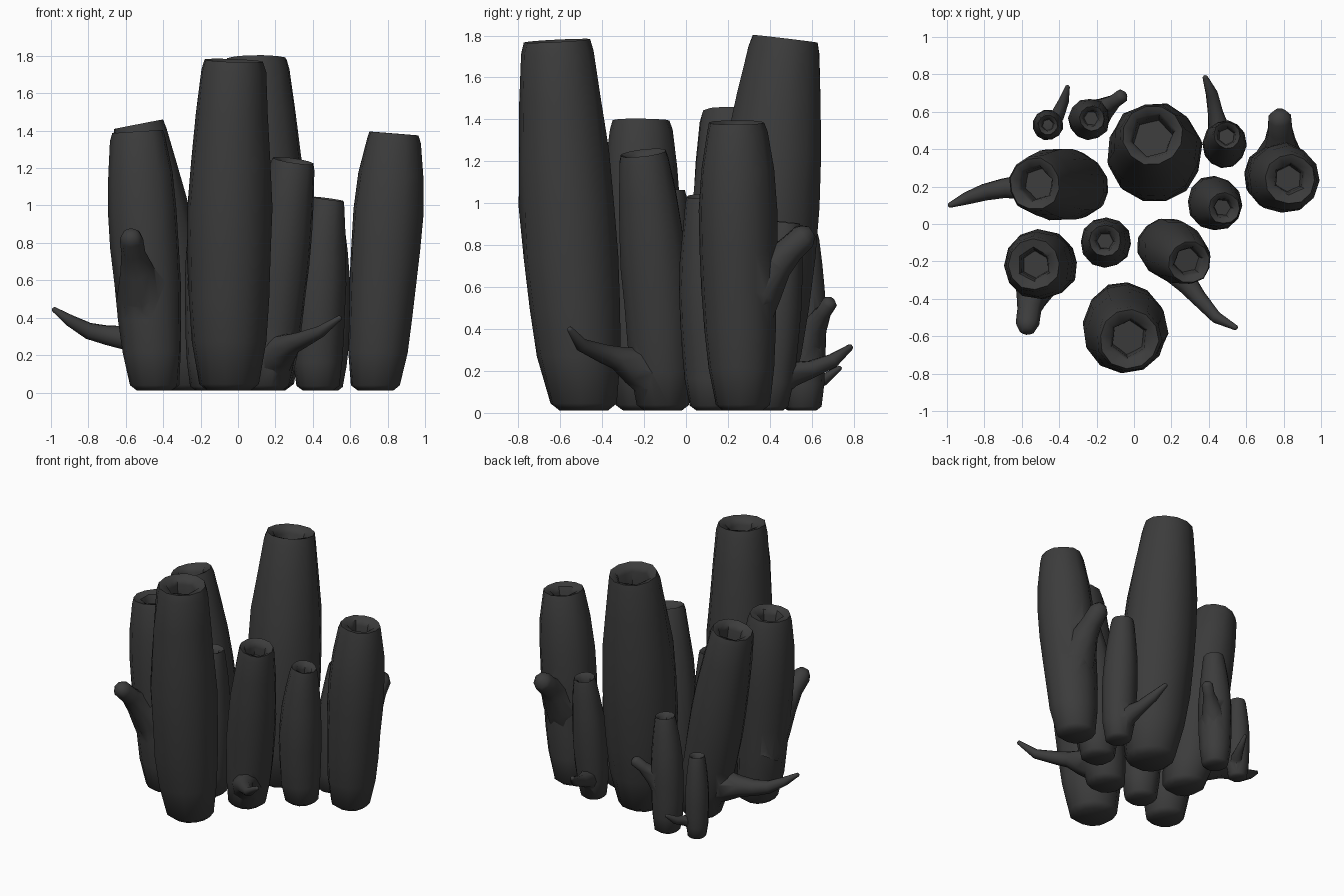
import bpy, bmesh, math, random
from mathutils import Vector

if "Cube" in bpy.data.objects:
    bpy.data.objects.remove(bpy.data.objects["Cube"])

random.seed(4)
UP = Vector((0, 0, 1))
mat = bpy.data.materials.new("dark_sponge")
mat.diffuse_color = (0.045, 0.045, 0.045, 1)
mat.use_nodes = True
mat.node_tree.nodes["Principled BSDF"].inputs["Base Color"].default_value = mat.diffuse_color


def smooth(ob, angle=55):
    bpy.ops.object.select_all(action='DESELECT')
    ob.select_set(True)
    bpy.context.view_layer.objects.active = ob
    bpy.ops.object.shade_smooth_by_angle(angle=math.radians(angle))


def loft(name, pts, sides, jitter, hex_from=99):
    """Skin rings along (position, radius, axis); rings from hex_from on are hexagonal."""
    bm = bmesh.new()
    rings = []
    turn = random.uniform(0, 6.28)
    wob = [random.uniform(-jitter, jitter) for _ in range(sides)]
    for n, (p, r, axis) in enumerate(pts):
        q = UP.rotation_difference(axis)
        ring = []
        for i in range(sides):
            a = i * math.tau / sides
            if n >= hex_from:
                s = math.cos(math.pi / 6) / math.cos(a % (math.pi / 3) - math.pi / 6)
                rr = r * s * (1 + wob[i - i % 2] * 1.5)
            else:
                rr = r * (1 + wob[i] + random.uniform(-jitter, jitter) * 0.7)
            a += turn
            v = p + q @ Vector((rr * math.cos(a), rr * math.sin(a), 0))
            v.z = max(v.z, 0)
            ring.append(bm.verts.new(v))
        rings.append(ring)
    for a, b in zip(rings, rings[1:]):
        for i in range(sides):
            j = (i + 1) % sides
            bm.faces.new((a[i], a[j], b[j], b[i]))
    bm.faces.new(rings[0][::-1])
    bm.faces.new(rings[-1])
    bmesh.ops.recalc_face_normals(bm, faces=bm.faces)
    me = bpy.data.meshes.new(name)
    bm.to_mesh(me)
    bm.free()
    me.materials.append(mat)
    ob = bpy.data.objects.new(name, me)
    bpy.context.collection.objects.link(ob)
    smooth(ob)
    return ob


def tube(name, base, mid, top, h, rb, rm, rt, hole=0.5, peak=0.5):
    """Leaning barrel, widest at peak, with a rounded foot and a hexagonal mouth."""
    P0, P2 = Vector((*base, 0.012)), Vector((*top, h))
    M = Vector((*mid, h / 2))
    P1 = 2 * M - (P0 + P2) / 2
    pos = lambda t: (1-t)**2 * P0 + 2*t*(1-t) * P1 + t*t * P2
    tan = lambda t: (2*(1-t) * (P1-P0) + 2*t * (P2-P1)).normalized()
    pts = [(P0, rb * 0.72, UP), (P0 + UP * rb * 0.2, rb * 0.98, UP)]
    for t in (0.15, 0.28, 0.42, 0.56, 0.7, 0.84, 0.97):
        if t < peak:
            r = rb + (rm - rb) * math.sin(math.pi / 2 * t / peak) ** 0.8
        else:
            r = rm + (rt - rm) * ((t - peak) / (0.97 - peak)) ** 1.7
        pts.append((pos(t), r * 1.03, UP.lerp(tan(t), min(1, t * 1.5)).normalized()))
    ax = tan(1)
    # rim, lip and inner well
    pts += [(P2, rt * 0.94, ax), (P2 - ax * 0.015, rt * (hole + 0.14), ax),
            (P2 - ax * 0.05, rt * (hole + 0.05), ax), (P2 - ax * rt * 0.9, rt * hole, ax)]
    return loft(name, pts, 12, 0.028, hex_from=10)


def branch(host, keys):
    """Side shoot along (x, y, z, radius) keys, fused into its tube."""
    P = [Vector(k[:3]) for k in keys]
    pts = []
    for i, k in enumerate(keys):
        a = P[min(i + 1, len(P) - 1)] - P[max(i - 1, 0)]
        pts.append((P[i], k[3], a.normalized()))
    ax = (P[-1] - P[-2]).normalized()
    r = keys[-1][3]
    pts.append((P[-1] + ax * r * 0.5, r * 0.55, ax))
    shoot = loft("shoot", pts, 8, 0.03)
    mod = host.modifiers.new("fuse", 'BOOLEAN')
    mod.operation, mod.solver, mod.object = 'UNION', 'EXACT', shoot
    bpy.context.view_layer.objects.active = host
    bpy.ops.object.modifier_apply(modifier=mod.name)
    bpy.data.objects.remove(shoot)
    smooth(host)


# plain tubes
tube("front_tall_tube", (-.05, -.485), (-.048, -.557), (-.025, -.612), 1.775, .165, .222, .17, .54)
tube("back_tall_tube", (.13, .32), (.112, .38), (.1, .472), 1.785, .17, .245, .17, .6)
tube("centre_tube", (-.15, -.11), (-.152, -.1), (-.155, -.09), 1.065, .11, .132, .09)
tube("inner_right_tube", (.425, .13), (.432, .11), (.482, .085), 1.035, .115, .138, .088)

# tubes that carry a side shoot
left = tube("left_leaning_tube", (-.27, .2), (-.395, .21), (-.53, .215), 1.435, .142, .188, .145, .57)
front_left = tube("front_left_tube", (-.445, -.205), (-.49, -.215), (-.535, -.215), 1.395,
                  .135, .182, .145, peak=.7)
front_right = tube("front_right_tube", (.15, -.11), (.21, -.145), (.295, -.205), 1.24, .13, .16, .118, .58)
right = tube("right_tube", (.735, .27), (.782, .25), (.835, .242), 1.385, .135, .184, .142, peak=.7)
back_right = tube("back_right_small_tube", (.475, .4), (.485, .43), (.497, .475), .91, .09, .116, .076, .58)
back = tube("back_small_tube", (-.24, .56), (-.24, .56), (-.225, .565), .855, .09, .108, .07, .55)
back_left = tube("back_left_small_tube", (-.46, .53), (-.46, .53), (-.46, .53), .61, .065, .08, .055)

# pointed side shoots
branch(left, [(-.3, .2, .22, .12), (-.48, .2, .265, .1), (-.6, .198, .292, .068),
              (-.7, .19, .305, .054), (-.8, .17, .33, .045), (-.9, .135, .385, .032),
              (-.985, .1, .445, .014)])
branch(front_right, [(.17, -.13, .16, .12), (.235, -.25, .225, .09), (.29, -.33, .262, .057),
                     (.34, -.39, .28, .046), (.44, -.5, .325, .032), (.545, -.555, .4, .014)])
branch(back_right, [(.48, .4, .13, .09), (.455, .5, .185, .062), (.435, .6, .21, .042),
                    (.415, .7, .25, .034), (.38, .785, .315, .015)])
branch(back_left, [(-.46, .53, .1, .06), (-.41, .58, .135, .038), (-.375, .66, .16, .027),
                   (-.355, .735, .215, .012)])

# blunt knobs
branch(front_left, [(-.485, -.18, .36, .15), (-.51, -.28, .53, .135), (-.54, -.38, .66, .09),
                    (-.56, -.46, .75, .064), (-.57, -.535, .82, .063), (-.572, -.555, .84, .052)])
branch(right, [(.77, .25, .42, .15), (.775, .34, .59, .135), (.782, .43, .71, .09),
               (.782, .5, .78, .07), (.78, .565, .84, .067), (.78, .58, .85, .055)])
branch(back, [(-.235, .56, .3, .1), (-.17, .61, .41, .065), (-.105, .655, .48, .038),
              (-.065, .685, .525, .038)])
